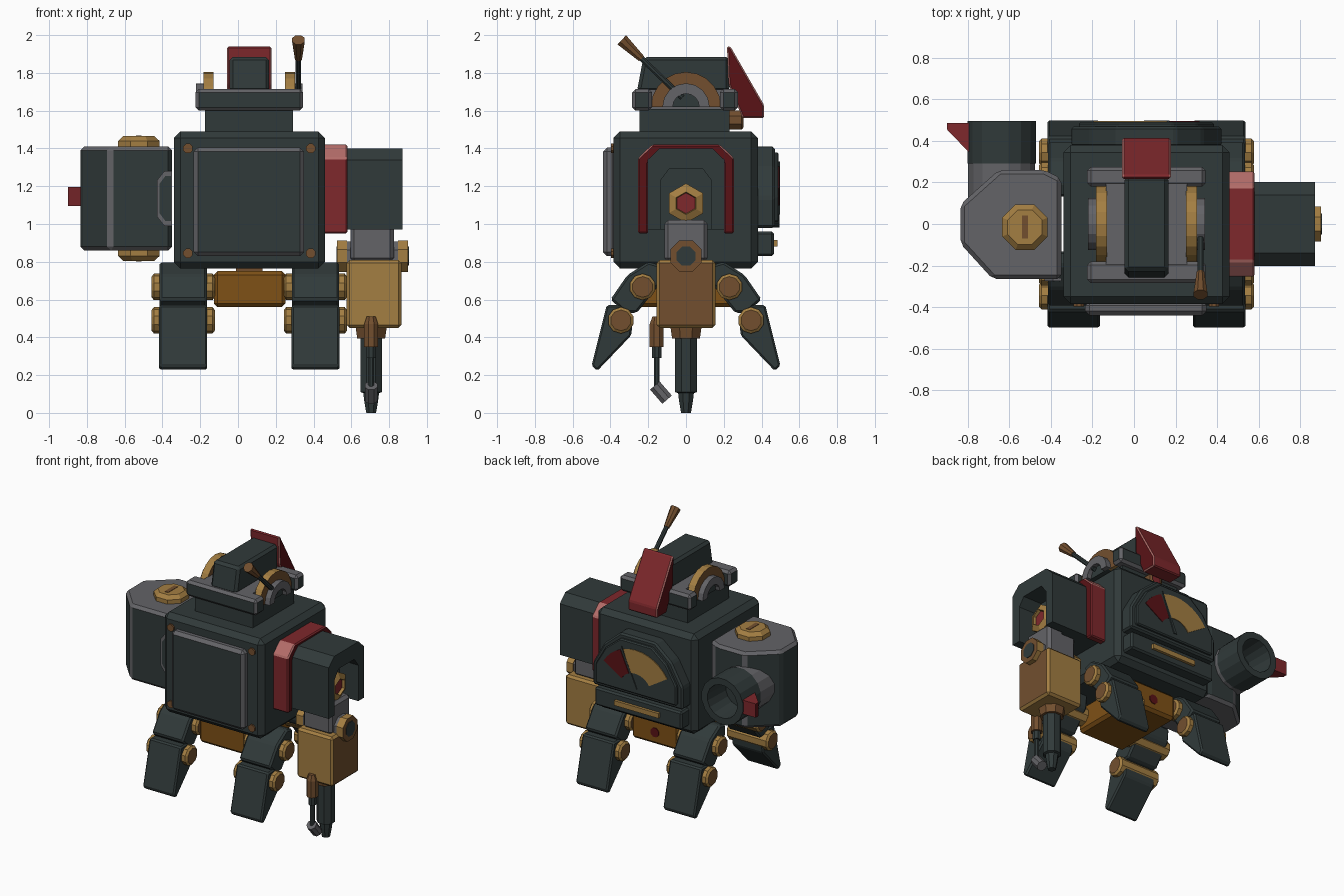
import bpy, bmesh
from math import sin, cos, pi, radians
from mathutils import Vector

if "Cube" in bpy.data.objects:
    bpy.data.objects.remove(bpy.data.objects["Cube"])

# Materials
COLORS = {"dark": (.030, .042, .042), "gray": (.125, .125, .135), "red": (.21, .021, .025),
          "dark_red": (.10, .006, .008), "pink": (.45, .15, .14), "gold": (.37, .21, .055),
          "brown": (.17, .078, .028), "amber": (.21, .082, .008)}
NAMES = list(COLORS)
MATS = []
for key, rgb in COLORS.items():
    m = bpy.data.materials.new(key)
    m.use_nodes = True
    m.diffuse_color = (*rgb, 1)
    bsdf = m.node_tree.nodes["Principled BSDF"]
    bsdf.inputs["Base Color"].default_value = (*rgb, 1)
    bsdf.inputs["Roughness"].default_value = .7
    MATS.append(m)


def finish(name, bm, paint):
    """paint is a colour name or a rule taking a face's normal and centre."""
    bmesh.ops.recalc_face_normals(bm, faces=bm.faces[:])
    bm.normal_update()
    used = []
    for f in bm.faces:
        c = paint if isinstance(paint, str) else paint(f.normal, f.calc_center_median())
        if c not in used:
            used.append(c)
        f.material_index = used.index(c)
    me = bpy.data.meshes.new(name)
    bm.to_mesh(me)
    bm.free()
    for c in used:
        me.materials.append(MATS[NAMES.index(c)])
    ob = bpy.data.objects.new(name, me)
    bpy.context.collection.objects.link(ob)
    return ob


def prism(name, axis, pts, a, b, paint, bevel=0):
    """Extrude a flat outline from a to b along an axis."""
    place = {"x": lambda p, t: (t, p[0], p[1]), "y": lambda p, t: (p[0], t, p[1]),
             "z": lambda p, t: (p[0], p[1], t)}[axis]
    bm = bmesh.new()
    lo = [bm.verts.new(place(p, a)) for p in pts]
    hi = [bm.verts.new(place(p, b)) for p in pts]
    bm.faces.new(lo)
    bm.faces.new(hi)
    for i in range(len(pts)):
        j = (i + 1) % len(pts)
        bm.faces.new((lo[i], lo[j], hi[j], hi[i]))
    bmesh.ops.recalc_face_normals(bm, faces=bm.faces[:])
    if bevel:
        bmesh.ops.bevel(bm, geom=bm.edges[:], offset=bevel, segments=1, profile=.5, affect='EDGES')
    return finish(name, bm, paint)


def box(name, x, y, z, paint, bevel=0):
    pts = [(x[0], y[0]), (x[1], y[0]), (x[1], y[1]), (x[0], y[1])]
    return prism(name, "z", pts, z[0], z[1], paint, bevel)


def turn(name, start, direction, profile, paint, n=8):
    """Turn (radius, distance) points around a direction."""
    bm = bmesh.new()
    q = Vector(direction).to_track_quat('Z', 'Y')
    rings = []
    for r, t in profile:
        steps = range(n if r else 1)
        rings.append([bm.verts.new(Vector(start) + q @ Vector(
            (r * cos(2 * pi * (k + .5) / n), r * sin(2 * pi * (k + .5) / n), t))) for k in steps])
    for A, B in zip(rings, rings[1:]):
        for k in range(n):
            j = (k + 1) % n
            quad = [A[k % len(A)], A[j % len(A)], B[j % len(B)], B[k % len(B)]]
            bm.faces.new(list(dict.fromkeys(quad)))
    return finish(name, bm, paint)


def rod(name, a, b, r, paint, r2=None, n=8):
    d = Vector(b) - Vector(a)
    e = r if r2 is None else r2
    return turn(name, a, d, [(0, 0), (r, 0), (e, d.length), (0, d.length)], paint, n)


def arc(cx, cy, r, a0, a1, n):
    angs = [radians(a0 + (a1 - a0) * i / n) for i in range(n + 1)]
    return [(cx + r * cos(t), cy + r * sin(t)) for t in angs]


def band(cx, cy, r0, r1, a0, a1, n):
    return arc(cx, cy, r1, a0, a1, n) + arc(cx, cy, r0, a1, a0, n)


def mirrored(half, c=0):
    return half + [(2 * c - u, v) for u, v in reversed(half)]


MID = .06
brass = lambda n, c: "brown" if abs(n.x) > .9 else "gold"
edged = lambda n, c: "dark" if abs(n.x) > .9 or abs(n.y) > .9 else "gray"

# Body, front panel and bolts
box("body", (-.34, .46), (-.385, .38), (.765, 1.49), "dark", .035)
box("front_panel", (-.235, .35), (-.44, -.37), (.83, 1.405),
    lambda n, c: "dark" if n.y < -.9 else "gray", .022)
for bx in (-.265, .385):
    for bz in (.845, 1.4):
        rod("panel_bolt", (bx, -.37, bz), (bx, -.397, bz), .027, "brown")

# Head: neck, notched plate, tapered block
box("neck", (-.175, .29), (-.245, .23), (1.47, 1.61), "dark")
box("head_plate_front", (-.225, .345), (-.285, -.18), (1.6, 1.715), edged, .018)
box("head_plate_back", (-.225, .345), (.18, .275), (1.6, 1.715), edged, .018)
box("head_plate_middle", (-.135, .255), (-.2, .2), (1.6, 1.713), "gray")
prism("head_block", "x", [(-.26, 1.7), (-.225, 1.885), (.23, 1.885), (.23, 1.7)],
      MID - .105, MID + .105, "dark", .018)
prism("rear_fin", "x", [(.217, 1.94), (.235, 1.94), (.413, 1.63), (.413, 1.56), (.3, 1.56), (.225, 1.74)],
      MID - .117, MID + .117, lambda n, c: "dark_red" if abs(n.x) > .9 else
      "pink" if abs(n.x) > .3 else "red", .008)
turn("rear_lamp", (MID, .22, 1.55), (0, 1, 0), [(0, 0), (.055, 0), (.055, .075), (.04, .085), (.04, .075), (0, .075)],
     lambda n, c: "red" if c.y > .29 and n.y > .9 else "brown")

# Side dials on the head and the lever
for s in (-1, 1):
    X = lambda d: MID + s * d
    prism("dial_ring", "x", band(0, 1.62, .1, .185, 0, 180, 10), X(.19), X(.243), brass)
    prism("dial_arch", "x", band(0, 1.62, .07, .125, 0, 180, 8), X(.2), X(.282), "gray")
    prism("dial_core", "x", arc(0, 1.62, .1, 0, 180, 8), X(.19), X(.25), "dark")
rod("lever_rod", (.32, -.02, 1.67), (.32, -.26, 1.9), .016, "dark")
rod("lever_grip", (.32, -.235, 1.875), (.32, -.34, 1.975), .02, "brown", .036)

# Canister arm with screw caps
def canister_paint(n, c):
    return "gray" if abs(n.z) > .3 or .28 < abs(n.x) < .55 else "dark"


prism("canister", "z", [(-.35, -.265), (-.68, -.265), (-.835, -.095), (-.835, .095),
                        (-.65, .26), (-.43, .26), (-.35, .22)], .86, 1.41, canister_paint, .02)
grip = [(-.43, 1.04), (-.43, 1.23), (-.39, 1.28), (-.35, 1.28), (-.35, .99), (-.39, .99)]
prism("canister_grip", "y", grip, -.275, -.26, "gray")
prism("canister_grip_inset", "y", [(-.355 + (x + .35) * .75, 1.135 + (z - 1.135) * .82) for x, z in grip],
      -.279, -.27, "dark")
for z, s in ((1.4, 1), (.87, -1)):
    turn("screw_cap", (-.525, -.015, z), (0, 0, s), [(0, 0), (.118, 0), (.118, .04), (.09, .065), (0, .065)],
         "gold")
    zs = z + s * .065
    box("cap_slot", (-.54, -.51), (-.07, .04), sorted((zs - s * .003, zs + s * .003)), "brown")

# Rear-facing barrel with a sight
turn("barrel", (-.637, 0, 1.145), (0, 1, 0), [(0, 0), (.164, 0), (.164, .29), (.168, .29), (.168, .495),
     (.12, .495), (.11, .3), (0, .3)], lambda n, c: "gray" if c.y < .285 else "dark", 16)
prism("barrel_sight", "z", [(-.9, .487), (-.78, .487), (-.78, .33), (-.9, .455)], 1.095, 1.195,
      lambda n, c: "dark_red" if abs(n.x) > .9 else "red")

# Shoulder arch and hood
prism("shoulder_arch", "x", mirrored([(-.253, .95), (-.253, 1.35), (-.18, 1.42)]) +
      mirrored([(.2, .95), (.2, 1.32), (.14, 1.385)]), .45, .58,
      lambda n, c: "dark_red" if abs(n.x) > .9 else "pink" if n.z > .3 and abs(n.y) > .3 else "red", .008)
prism("shoulder_core", "x", mirrored([(-.21, .97), (-.21, 1.33), (-.145, 1.39)]), .44, .57, "dark")
prism("arm_hood", "x", mirrored([(-.203, .97), (-.203, 1.34), (-.14, 1.4)]) +
      mirrored([(.135, .97), (.135, 1.23), (.09, 1.29)]), .56, .87, "dark")
box("hood_core", (.56, .72), (-.15, .15), (.97, 1.31), "dark")
turn("hood_pivot", (.7, 0, 1.11), (1, 0, 0), [(0, 0), (.105, 0), (.105, .1), (.06, .12), (.055, .1), (0, .1)],
     lambda n, c: "red" if abs(n.x) > .9 and Vector((c.y, c.z - 1.11)).length < .05 else brass(n, c), 6)

# Elbow and forearm
box("arm_link", (.595, .825), (-.115, .115), (.8, 1.02), "gray", .02)
rod("elbow_pin", (.545, 0, .83), (.89, 0, .83), .06, "dark")
for a, b in ((.525, .578), (.848, .9)):
    rod("elbow_cap", (a, 0, .83), (b, 0, .83), .09, brass)
    rod("elbow_bolt", (a - .004, 0, .83), (b + .004, 0, .83), .055, "dark")
rod("elbow_washer", (.57, 0, .83), (.855, 0, .83), .085, "gray")
box("forearm", (.575, .865), (-.155, .155), (.45, .81), brass, .016)

# Drill and small hooked tool
turn("drill_collar", (.705, 0, .46), (0, 0, -1), [(0, 0), (.09, 0), (.08, .065), (0, .065)], "brown")
turn("drill", (.705, 0, .42), (0, 0, -1), [(0, 0), (.062, 0), (.062, .31), (.045, .315), (.04, .355),
     (.028, .42), (0, .42)], "dark")
turn("tool_socket", (.705, -.155, .51), (0, 0, -1), [(0, 0), (.025, 0), (.04, .04), (.04, .16), (0, .16)], "brown")
rod("tool_collar", (.705, -.155, .36), (.705, -.155, .29), .027, "dark")
rod("tool_rod", (.705, -.155, .31), (.705, -.155, .12), .017, "dark")
rod("tool_tip", (.705, -.165, .145), (.705, -.1, .07), .036, "gray")

# Rear gauge
outline = [(-.3, .98), (-.3, 1.14), (-.21, 1.3), (-.08, 1.41)]
prism("gauge_frame", "y", mirrored(outline, MID), .37, .47, "dark", .012)
prism("gauge_face", "y", mirrored([(MID + (x - MID) * .9, 1.19 + (z - 1.19) * .86) for x, z in outline], MID),
      .46, .49, "dark", .008)
prism("gauge_red_zone", "y", band(MID, 1.03, .13, .3, 32, 66, 4), .487, .495, "dark_red")
prism("gauge_gold_zone", "y", band(MID, 1.03, .13, .3, 71, 148, 8), .487, .495, "gold")
prism("gauge_needle", "y", [(MID - .012, 1.05), (MID + .012, 1.05), (MID + .11, 1.33)], .488, .497, "dark")
box("rear_ledge", (MID - .35, MID + .35), (.36, .465), (.83, .96), "dark", .012)
box("ledge_bar", (MID - .178, MID + .178), (.45, .485), (.88, .915), "gold")

# Waist
box("waist", (-.128, .252), (-.27, .27), (.56, .75), "amber", .02)
box("waist_mount", (MID - .07, MID + .07), (-.2, .2), (.73, .78), "brown")
for s in (-1, 1):
    if s > 0:
        turn("waist_light", (MID, .265, .65), (0, 1, 0), [(0, 0), (.035, 0), (.035, .01), (0, .01)], "dark_red")

# Four splayed legs with round joints
thigh = [(-.4, .6), (-.31, .73), (-.2, .8), (-.13, .78), (-.14, .68), (-.26, .53), (-.32, .53)]
shin = [(-.42, .57), (-.5, .25), (-.47, .222), (-.29, .41), (-.28, .5), (-.34, .57)]
for sx in (-1, 1):
    cx = MID + sx * .35
    for sy in (-1, 1):
        flip = lambda pts: [(-sy * u, v) for u, v in pts]
        prism("thigh", "x", flip(thigh), cx - .125, cx + .125, "dark", .012)
        prism("shin", "x", flip(shin), cx - .127, cx + .127, "dark", .01)
        for name, y, z in (("hip_joint", .23, .667), ("knee_joint", .345, .49)):
            turn(name, (cx - .167, sy * y, z), (1, 0, 0), [(0, 0), (.055, 0), (.07, .012), (.07, .322),
                 (.055, .334), (0, .334)], brass, 10)
